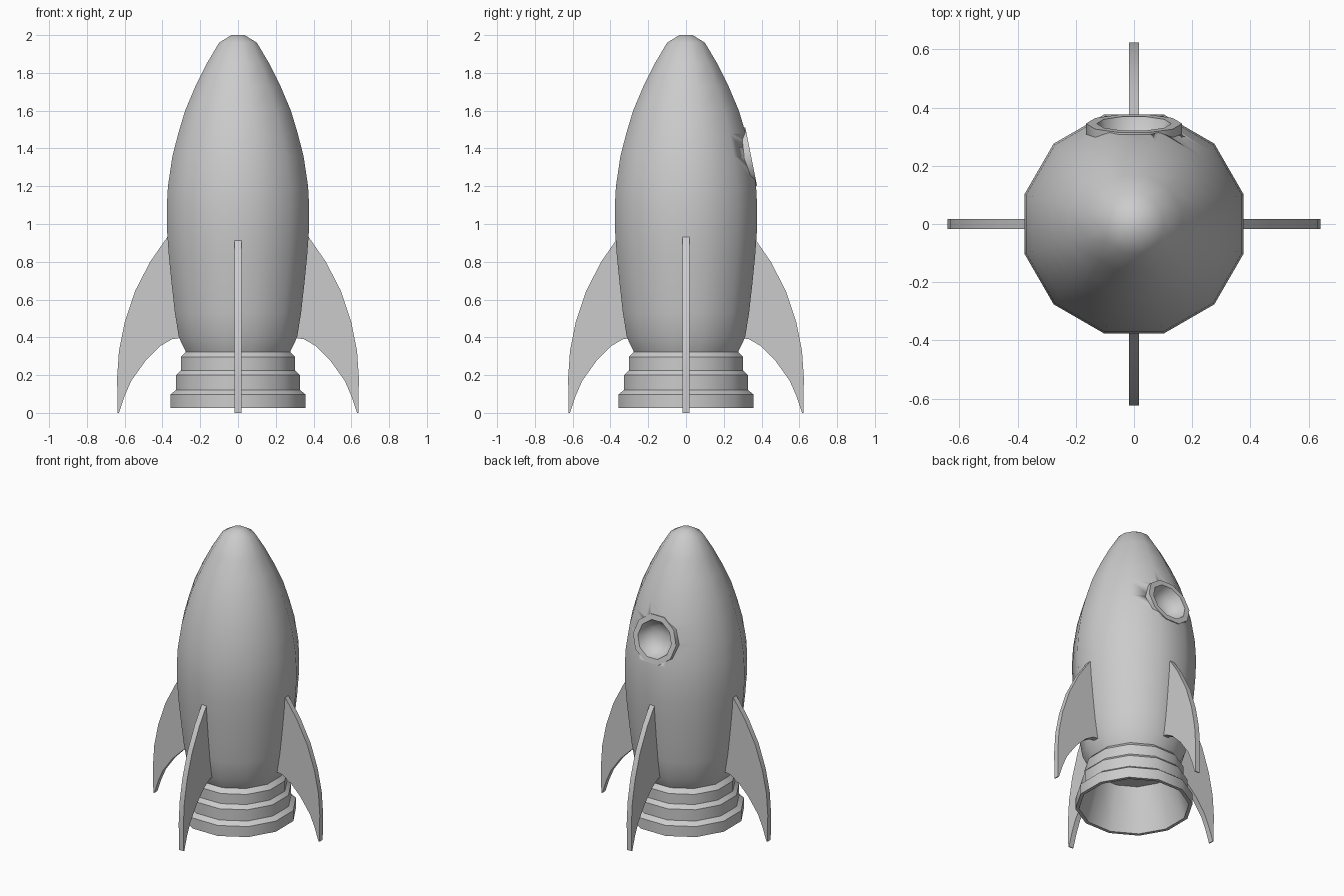
import bpy, bmesh
from math import pi, cos, sin, radians
from mathutils import Matrix

cube = bpy.data.objects.get("Cube")
if cube:
    bpy.data.objects.remove(cube, do_unlink=True)

grey = bpy.data.materials.new("plain_grey")
grey.use_nodes = True
tone = (0.6, 0.6, 0.6, 1)
grey.diffuse_color = tone
grey.node_tree.nodes["Principled BSDF"].inputs["Base Color"].default_value = tone


def finish(name, bm, angle=40):
    """Turn a bmesh into a shaded, coloured object."""
    bmesh.ops.recalc_face_normals(bm, faces=bm.faces)
    mesh = bpy.data.meshes.new(name)
    bm.to_mesh(mesh)
    bm.free()
    mesh.materials.append(grey)
    obj = bpy.data.objects.new(name, mesh)
    bpy.context.collection.objects.link(obj)
    smooth(obj, angle)
    return obj


def smooth(obj, angle):
    bpy.ops.object.select_all(action='DESELECT')
    obj.select_set(True)
    bpy.context.view_layer.objects.active = obj
    bpy.ops.object.shade_smooth_by_angle(angle=radians(angle))


def lathe(name, profile, sides, offset=0.0, matrix=Matrix(), angle=40):
    """Revolve (radius, height) points about z and cap both ends."""
    bm = bmesh.new()
    rings = []
    for r, z in profile:
        turns = [offset + 2 * pi * i / sides for i in range(sides)]
        rings.append([bm.verts.new((r * cos(a), r * sin(a), z)) for a in turns])
    for low, high in zip(rings, rings[1:]):
        for i in range(sides):
            j = (i + 1) % sides
            bm.faces.new((low[i], low[j], high[j], high[i]))
    bm.faces.new(rings[0])
    bm.faces.new(rings[-1])
    bm.transform(matrix)
    return finish(name, bm, angle)


SIDES = 12
TURN = pi / SIDES
FLAT = 1 / cos(TURN)  # flat-to-flat widths become corner radii

# Hull
hull_profile = [(0.275, 0.32), (0.313, 0.40), (0.334, 0.53), (0.351, 0.68),
                (0.366, 0.83), (0.376, 0.97), (0.377, 1.09), (0.371, 1.2),
                (0.347, 1.36), (0.316, 1.48), (0.28, 1.6), (0.225, 1.73),
                (0.165, 1.85), (0.1, 1.96), (0.035, 2.0)]
hull = lathe("hull", [(r * FLAT, z) for r, z in hull_profile], SIDES, TURN)

# Stepped engine nozzle with a hollow underside
nozzle_profile = [(0.27, 0.33), (0.28, 0.32), (0.303, 0.295), (0.303, 0.225),
                  (0.327, 0.2), (0.327, 0.122), (0.357, 0.098), (0.357, 0.025),
                  (0.335, 0.025), (0.25, 0.315)]
lathe("engine_nozzle", [(r * FLAT, z) for r, z in nozzle_profile], SIDES, TURN, angle=32)

# Porthole: a tilted rim with a shallow bowl, set in a hole in the hull
tilt = Matrix.Translation((0, 0.345, 1.357)) @ Matrix.Rotation(radians(-78.7), 4, 'X')
rim_profile = [(0.155, -0.14), (0.165, -0.035), (0.165, 0), (0.128, 0),
               (0.115, -0.04), (0.08, -0.08), (0.03, -0.095)]
lathe("porthole", rim_profile, 10, 0, tilt)
cutter = lathe("porthole_cutter", [(0.145, -0.13), (0.145, 0.2)], 10, 0, tilt)
cutter.hide_render = True
cutter.hide_viewport = True
cut = hull.modifiers.new("porthole_hole", 'BOOLEAN')
cut.operation = 'DIFFERENCE'
cut.solver = 'EXACT'
cut.object = cutter

# Four swept fins
fin_outline = [(0.3, 0.93), (0.375, 0.93), (0.465, 0.8), (0.545, 0.645),
               (0.6, 0.48), (0.63, 0.33), (0.64, 0.185), (0.637, 0.0),
               (0.63, 0.0), (0.6, 0.09), (0.565, 0.17), (0.49, 0.275),
               (0.41, 0.355), (0.35, 0.39), (0.28, 0.4)]
THICK = 0.036
for k, side in enumerate(("left", "back", "right", "front")):
    shift = -0.016 * (k % 2)
    bm = bmesh.new()
    face = bm.faces.new([bm.verts.new((x + shift, -THICK / 2, z)) for x, z in fin_outline])
    extruded = bmesh.ops.extrude_face_region(bm, geom=[face])["geom"]
    moved = [v for v in extruded if isinstance(v, bmesh.types.BMVert)]
    bmesh.ops.translate(bm, verts=moved, vec=(0, THICK, 0))
    bm.transform(Matrix.Rotation(k * pi / 2, 4, 'Z'))
    finish(side + "_fin", bm)
